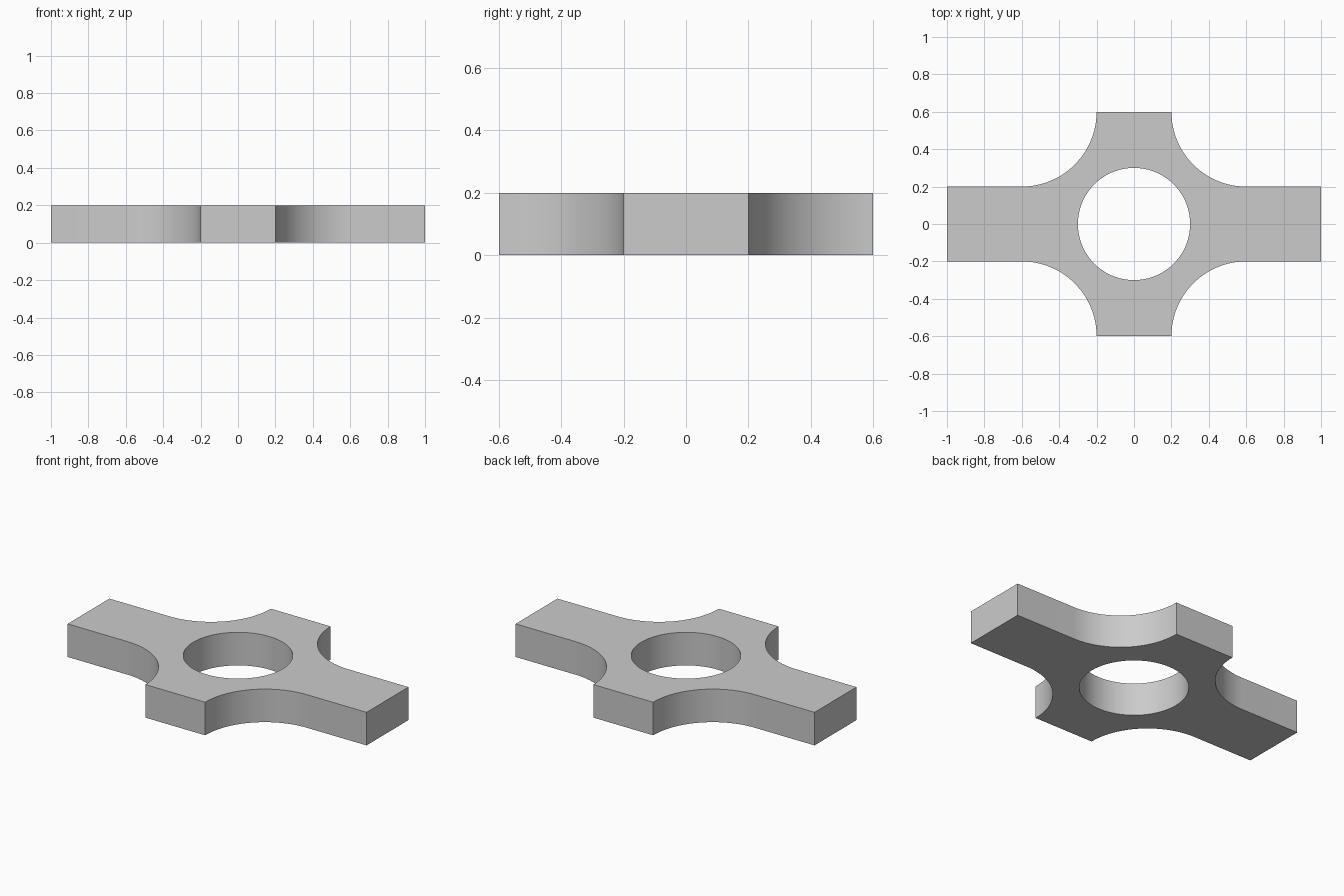
import bpy, bmesh
from math import sin, cos, pi, radians

cube = bpy.data.objects.get("Cube")
if cube:
    bpy.data.objects.remove(cube, do_unlink=True)

LONG, SHORT, HALF = 1.0, 0.6, 0.2     # arm reaches and arm half width
HOLE, FILLET, THICK = 0.3, 0.4, 0.2
STEPS = 24                            # segments per quarter turn

grey = bpy.data.materials.new("plain grey")
grey.use_nodes = True
colour = (0.6, 0.6, 0.6, 1)
grey.diffuse_color = colour
grey.node_tree.nodes["Principled BSDF"].inputs["Base Color"].default_value = colour

# One quarter of the plate, between the hole and the concave corner
angles = [pi / 2 * i / STEPS for i in range(STEPS + 1)]
hole = [(HOLE * cos(a), HOLE * sin(a)) for a in angles]
corner = [(SHORT - FILLET * sin(a), SHORT - FILLET * cos(a)) for a in angles]
quarter = [(hole[i], corner[i], corner[i + 1], hole[i + 1]) for i in range(STEPS)]
quarter += [
    (hole[0], (SHORT, 0), corner[0]),
    ((SHORT, 0), (LONG, 0), (LONG, HALF), corner[0]),
    (hole[-1], corner[-1], (0, SHORT)),
]

# Mirror into all four quadrants and weld
bm = bmesh.new()
for sx in (1, -1):
    for sy in (1, -1):
        for face in quarter:
            bm.faces.new([bm.verts.new((x * sx, y * sy, 0)) for x, y in face])
bmesh.ops.remove_doubles(bm, verts=bm.verts[:], dist=1e-5)

# Raise the flat outline into a solid plate
raised = bmesh.ops.extrude_face_region(bm, geom=bm.faces[:], use_keep_orig=True)
top = [v for v in raised["geom"] if isinstance(v, bmesh.types.BMVert)]
bmesh.ops.translate(bm, verts=top, vec=(0, 0, THICK))
bmesh.ops.recalc_face_normals(bm, faces=bm.faces[:])

mesh = bpy.data.meshes.new("cross_plate")
bm.to_mesh(mesh)
bm.free()
mesh.materials.append(grey)
plate = bpy.data.objects.new("cross_plate", mesh)
bpy.context.collection.objects.link(plate)

# Smooth curved walls, crisp rims
bpy.ops.object.select_all(action="DESELECT")
plate.select_set(True)
bpy.context.view_layer.objects.active = plate
bpy.ops.object.shade_smooth_by_angle(angle=radians(30))
